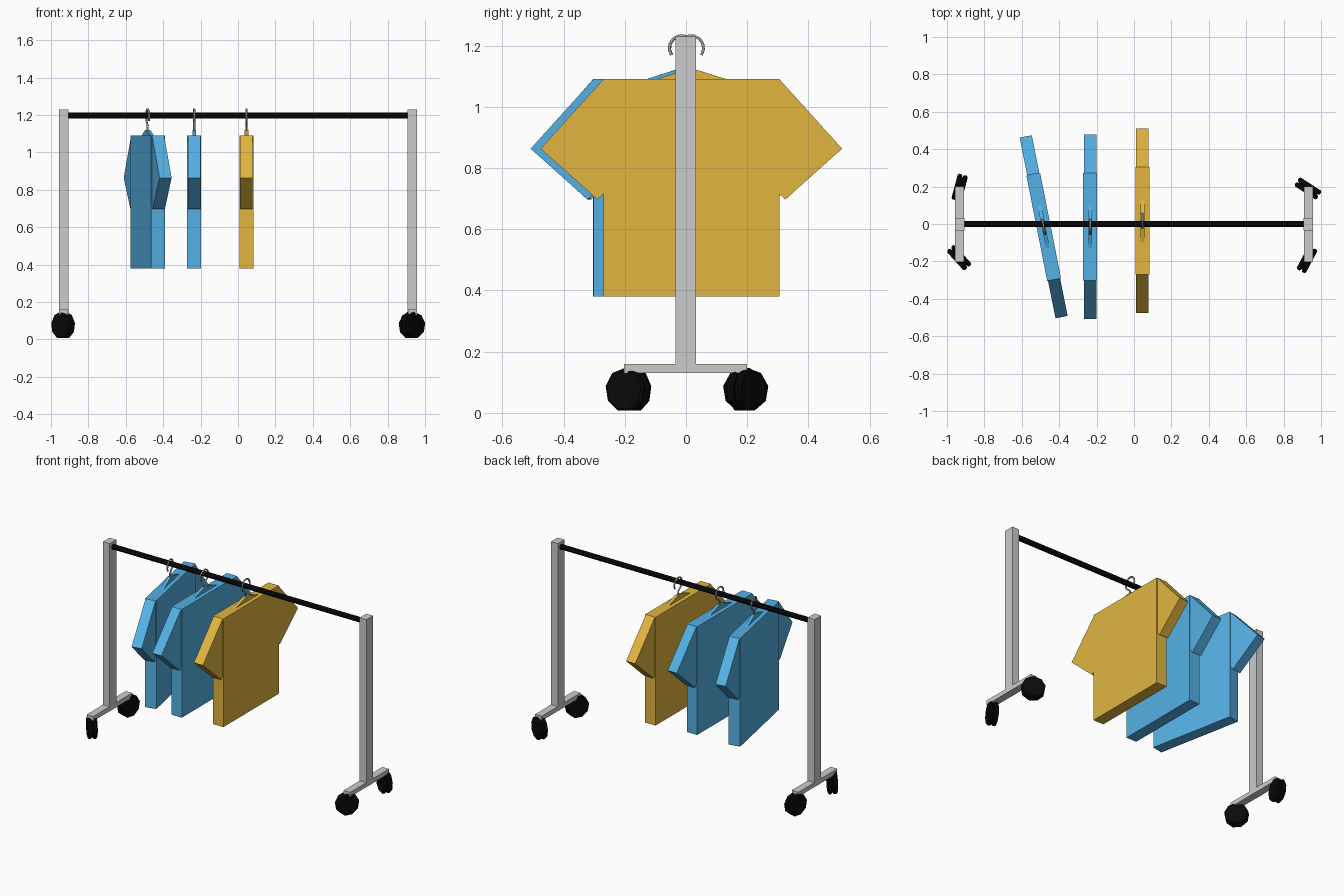
import bpy, bmesh
from math import radians, sin, cos, pi
from mathutils import Matrix, Vector

if "Cube" in bpy.data.objects:
    bpy.data.objects.remove(bpy.data.objects["Cube"])


def material(name, rgb):
    m = bpy.data.materials.new(name)
    m.diffuse_color = (*rgb, 1)
    m.use_nodes = True
    m.node_tree.nodes["Principled BSDF"].inputs["Base Color"].default_value = m.diffuse_color
    return m


BLACK = material("black", (0.003, 0.003, 0.003))
BLUE = material("blue", (0.09, 0.44, 0.78))
YELLOW = material("yellow", (0.75, 0.46, 0.05))
METAL = material("metal", (0.35, 0.35, 0.35))


def finish(bm, name, mat=None, matrix=Matrix()):
    bmesh.ops.recalc_face_normals(bm, faces=bm.faces)
    me = bpy.data.meshes.new(name)
    bm.to_mesh(me)
    bm.free()
    ob = bpy.data.objects.new(name, me)
    ob.matrix_world = matrix
    bpy.context.collection.objects.link(ob)
    if mat:
        me.materials.append(mat)
    return ob


def box(name, lo, hi, mat=None, matrix=Matrix()):
    lo, hi = Vector(lo), Vector(hi)
    bm = bmesh.new()
    bmesh.ops.create_cube(bm, size=1, matrix=Matrix.Translation((lo + hi) / 2)
                          @ Matrix.Diagonal((*(hi - lo), 1)))
    return finish(bm, name, mat, matrix)


def slab(name, outline, half, mat, matrix):
    """Extrude a y-z outline along x."""
    bm = bmesh.new()
    f = bm.faces.new([bm.verts.new((-half, y, z)) for y, z in outline])
    ext = bmesh.ops.extrude_face_region(bm, geom=[f])["geom"]
    bmesh.ops.translate(bm, vec=(2 * half, 0, 0),
                        verts=[v for v in ext if isinstance(v, bmesh.types.BMVert)])
    return finish(bm, name, mat, matrix)


def caster(x, y, angle):
    # twin octagonal discs with chamfered rims, and a hub between them
    place = Matrix.Translation((x, y, 0.075)) @ Matrix.Rotation(radians(angle), 4, 'Z')
    turn = Matrix.Rotation(pi / 2, 4, 'X')
    for name, off, r, w in (("wheel_a", -0.015, 0.072, 0.026), ("wheel_b", 0.015, 0.072, 0.026),
                            ("wheel_hub", 0, 0.058, 0.02)):
        bm = bmesh.new()
        bmesh.ops.create_cone(bm, cap_ends=True, segments=9, radius1=r, radius2=r, depth=w,
                              matrix=Matrix.Translation((0, off, 0)) @ turn)
        if name != "wheel_hub":
            rims = [e for e in bm.edges if abs(e.verts[0].co.y - e.verts[1].co.y) < 1e-4]
            bmesh.ops.bevel(bm, geom=rims, offset=0.007, segments=1, affect='EDGES')
        finish(bm, name, BLACK, place)


def shirt(x, y, angle, mat, side):
    place = Matrix.Translation((x, y, 0)) @ Matrix.Rotation(radians(angle), 4, 'Z')
    box("shirt_body", (-0.0375, -0.2875, 0.38), (0.0375, 0.2875, 1.09), mat, place)
    for s in (-1, 1):
        slab("shirt_sleeve", [(s * a, z) for a, z in
             ((0.28, 1.09), (0.2875, 1.09), (0.4925, 0.863), (0.307, 0.697), (0.28, 0.722))],
             0.033, mat, place)
    # hanger shoulders peeking out of the collar
    slab("hanger_shoulders", [(-0.13, 1.085), (0.13, 1.085), (0.02, 1.12), (-0.02, 1.12)],
         0.01, mat, place)
    # question-mark hook looping over the rail
    pts = [(0, 1.11), (0, 1.14)]
    for i in range(11):
        a = radians(245 - i * 28)
        pts.append((side * 0.04 * cos(a), 1.192 + 0.04 * sin(a)))
    cu = bpy.data.curves.new("hanger_hook", 'CURVE')
    cu.dimensions = '3D'
    cu.bevel_depth, cu.bevel_resolution, cu.use_fill_caps = 0.0055, 1, True
    sp = cu.splines.new('POLY')
    sp.points.add(len(pts) - 1)
    for p, (py, pz) in zip(sp.points, pts):
        p.co = (0, py, pz, 1)
    cu.materials.append(METAL)
    ob = bpy.data.objects.new("hanger_hook", cu)
    ob.matrix_world = place
    bpy.context.collection.objects.link(ob)


# end frames
for s in (-1, 1):
    x = s * 0.932
    box("post", (x - 0.025, -0.035, 0.13), (x + 0.025, 0.033, 1.23))
    box("foot", (x - 0.024, -0.203, 0.13), (x + 0.024, 0.2, 0.16))

# hanging rail
bm = bmesh.new()
bmesh.ops.create_cone(bm, cap_ends=True, segments=8, radius1=0.017, radius2=0.017, depth=1.84,
                      matrix=Matrix.Translation((0, 0, 1.197)) @ Matrix.Rotation(pi / 2, 4, 'Y'))
finish(bm, "rail", BLACK)

# swivelled casters
for x, y, a in ((-0.932, 0.195, 75), (-0.935, -0.18, -48), (0.93, 0.19, -33), (0.925, -0.19, 62)):
    caster(x, y, a)

# shirts on hangers
shirt(-0.483, -0.015, 11.2, BLUE, -1)
shirt(-0.234, -0.015, 0, BLUE, -1)
shirt(0.045, 0.0175, 0, YELLOW, 1)
